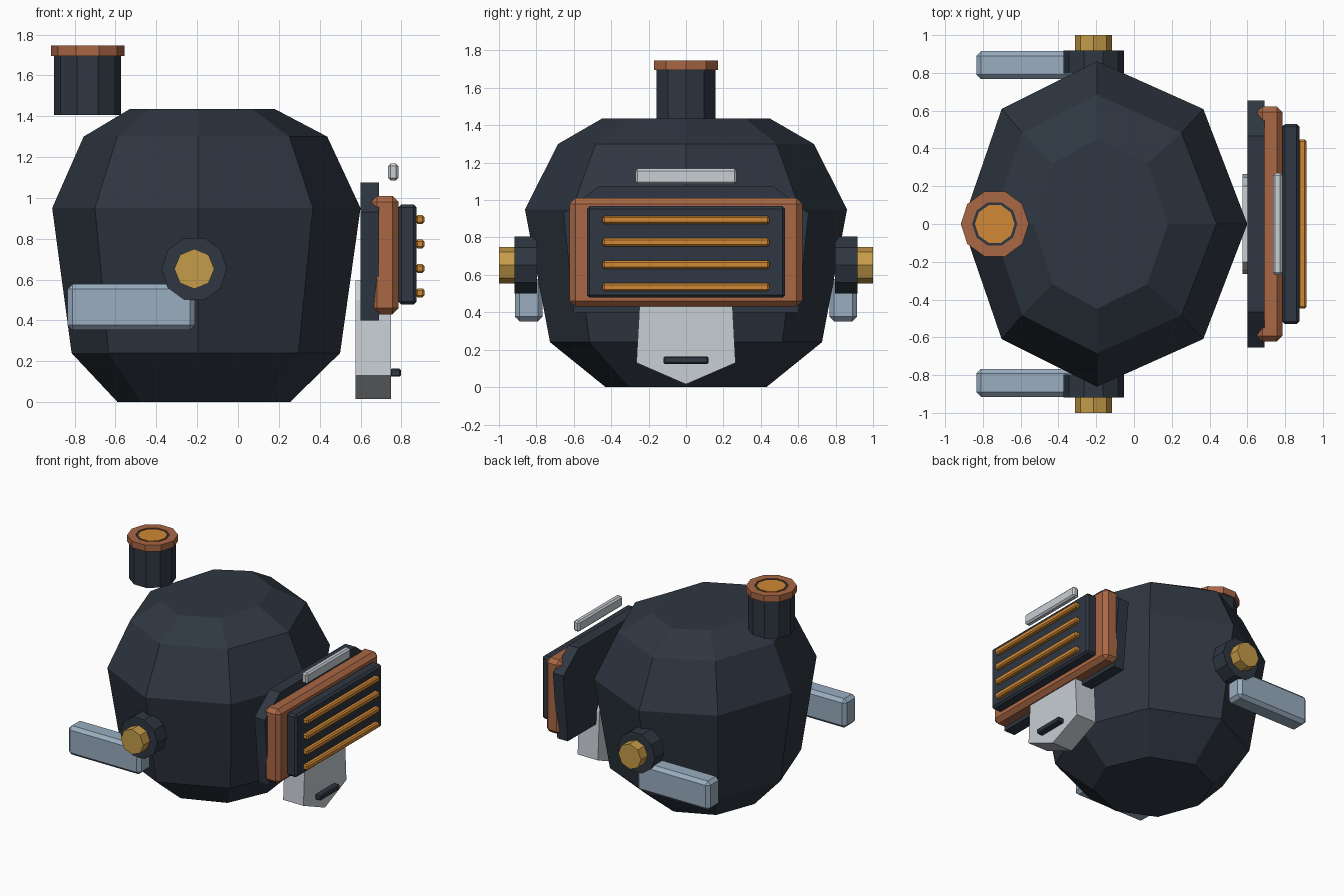
import bpy, bmesh, math
from mathutils import Matrix

if "Cube" in bpy.data.objects:
    bpy.data.objects.remove(bpy.data.objects["Cube"])


def material(name, rgb):
    m = bpy.data.materials.new(name)
    m.diffuse_color = (*rgb, 1)
    m.use_nodes = True
    m.node_tree.nodes["Principled BSDF"].inputs["Base Color"].default_value = m.diffuse_color
    return m


NAVY = material("dark slate", (0.028, 0.038, 0.054))
COPPER = material("copper", (0.40, 0.135, 0.058))
ORANGE = material("orange glow", (0.64, 0.25, 0.034))
GOLD = material("brass gold", (0.56, 0.33, 0.065))
SILVER = material("silver", (0.58, 0.62, 0.66))
STEEL = material("blue steel", (0.32, 0.42, 0.53))


def finish(name, bm, mat):
    bmesh.ops.recalc_face_normals(bm, faces=bm.faces)
    me = bpy.data.meshes.new(name)
    bm.to_mesh(me)
    bm.free()
    me.materials.append(mat)
    ob = bpy.data.objects.new(name, me)
    bpy.context.collection.objects.link(ob)
    return ob


def box(name, x, y, z, mat, bevel=0.0):
    """Bevelled box from (min, max) ranges."""
    bm = bmesh.new()
    bmesh.ops.create_cube(bm, size=1)
    for v in bm.verts:
        v.co = [r[0] + (c + 0.5) * (r[1] - r[0]) for c, r in zip(v.co, (x, y, z))]
    if bevel:
        bmesh.ops.bevel(bm, geom=bm.edges[:], offset=bevel, segments=1, affect='EDGES')
    return finish(name, bm, mat)


def loft(name, rings, mat, closed=False):
    """Skin between rings of points; caps the ends unless the loop is closed."""
    bm = bmesh.new()
    vs = [[bm.verts.new(p) for p in r] for r in rings]
    n = len(vs[0])
    pairs = list(zip(vs, vs[1:])) + ([(vs[-1], vs[0])] if closed else [])
    for a, b in pairs:
        for i in range(n):
            j = (i + 1) % n
            bm.faces.new((a[i], a[j], b[j], b[i]))
    if not closed:
        bm.faces.new(vs[0])
        bm.faces.new(vs[-1])
    return finish(name, bm, mat)


def circle(cx, cy, z, r, n):
    return [(cx + r * math.cos(2 * math.pi * i / n),
             cy + r * math.sin(2 * math.pi * i / n), z) for i in range(n)]


def plate(name, half, x0, x1, mat):
    """Extrude along x a (y, z) outline, given for +y and mirrored to -y."""
    outline = half + [(-y, z) for y, z in reversed(half) if y > 0]
    return loft(name, [[(x, y, z) for y, z in outline] for x in (x0, x1)], mat)


# Faceted eight-sided body: height, back radius, front radius, side radius
rings = []
for z, back, front, side in ((0, .394, .451, .43), (.24, .619, .696, .727),
                             (.95, .714, .796, .861), (1.30, .56, .633, .684),
                             (1.435, .334, .376, .45)):
    ring = []
    for i in range(8):
        c, s = math.cos(i * math.pi / 4), math.sin(i * math.pi / 4)
        ring.append((-.196 + c * (front if c > 0 else back), s * side, z))
    rings.append(ring)
loft("body", rings, NAVY)

# Chimney with copper rim and glowing cap
CX = -.737
loft("chimney", [circle(CX, 0, z, .165, 10) for z in (1.405, 1.70)], NAVY)
loft("chimney_liner", [circle(CX, 0, z, .122, 10) for z in (1.69, 1.74)], NAVY)
loft("chimney_rim", [circle(CX, 0, z, r, 10) for z, r in
                     ((1.695, .12), (1.695, .18), (1.745, .18), (1.745, .12))],
     COPPER, closed=True)
loft("chimney_glow", [circle(CX, 0, z, .105, 10) for z in (1.736, 1.745)], ORANGE)

# Side pivots and arms, one per side
for side, s in (("front", -1), ("rear", 1)):
    turn = Matrix.Translation((-.214, 0, .652)) @ Matrix.Rotation(-s * math.pi / 2, 4, 'X')
    for part, r, n, a, b, mat in (("pivot", .16, 10, .797, .918, NAVY),
                                  ("knob", .098, 8, .91, 1.0, GOLD)):
        ob = loft(f"{side}_{part}", [circle(0, 0, z, r, n) for z in (a, b)], mat)
        ob.data.transform(turn)
    box(f"{side}_arm", (-.835, -.21), sorted((s * .767, s * .915)), (.352, .578), STEEL, .025)

# Grille assembly on the +x face
plate("grille_backplate", [(.60, .40), (.655, .93), (.465, 1.075)], .60, .69, NAVY)
box("grille_frame", (.65, .787), (-.622, .622), (.43, 1.01), COPPER, .03)
box("grille_panel", (.785, .875), (-.53, .53), (.478, .967), NAVY, .015)
for i in range(4):
    z = .535 + i * .1195
    box(f"grille_slat_{i + 1}", (.87, .913), (-.447, .447), (z - .022, z + .022), ORANGE, .01)

# Brow bar above the grille
box("brow_bar", (.735, .785), (-.27, .27), (1.085, 1.168), SILVER, .012)

# Pointed jaw below the grille with a dark slot
plate("jaw", [(0, .015), (.265, .13), (.245, .50), (.20, .595)], .575, .75, SILVER)
box("jaw_slot", (.745, .798), (-.12, .12), (.124, .164), NAVY, .007)
